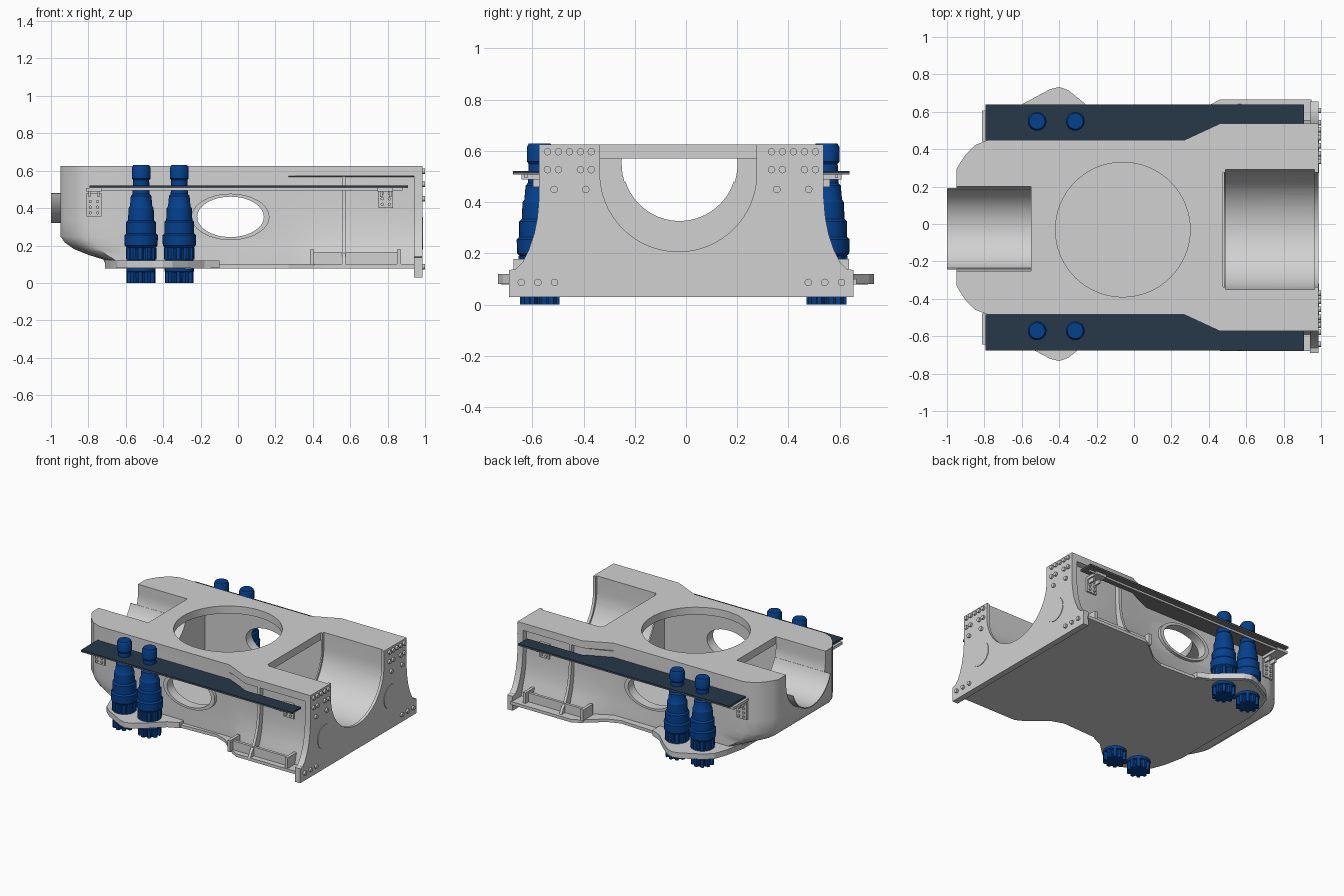
import bpy, bmesh, math
from math import sin, cos, pi

if "Cube" in bpy.data.objects:
    bpy.data.objects.remove(bpy.data.objects["Cube"])

C = -0.018  # centre line of the body in y


def material(name, rgb):
    m = bpy.data.materials.new(name)
    m.diffuse_color = (*rgb, 1)
    m.use_nodes = True
    m.node_tree.nodes["Principled BSDF"].inputs["Base Color"].default_value = m.diffuse_color
    return m


GREY = material("light grey steel", (0.64, 0.64, 0.64))
BLUE = material("deep blue", (0.001, 0.052, 0.27))
DARK = material("dark slate", (0.02, 0.04, 0.068))
UNDER = material("dark grey", (0.2, 0.2, 0.2))


def finish(name, bm, mat, smooth=False):
    bmesh.ops.recalc_face_normals(bm, faces=bm.faces[:])
    me = bpy.data.meshes.new(name)
    bm.to_mesh(me)
    bm.free()
    me.materials.append(mat)
    ob = bpy.data.objects.new(name, me)
    bpy.context.collection.objects.link(ob)
    if smooth:
        shade(ob)
    return ob


def shade(ob):
    bpy.ops.object.select_all(action='DESELECT')
    ob.select_set(True)
    bpy.context.view_layer.objects.active = ob
    bpy.ops.object.shade_smooth_by_angle(angle=math.radians(32))


def loft(name, rings, mat, smooth=False):
    bm = bmesh.new()
    vs = [[bm.verts.new(p) for p in r] for r in rings]
    n = len(vs[0])
    for a, b in zip(vs, vs[1:]):
        for i in range(n):
            j = (i + 1) % n
            bm.faces.new((a[i], a[j], b[j], b[i]))
    bm.faces.new(vs[0])
    bm.faces.new(vs[-1])
    return finish(name, bm, mat, smooth)


def prism(name, pts, axis, a, b, mat=GREY, smooth=False):
    put = {'x': lambda u, v, t: (t, u, v), 'y': lambda u, v, t: (u, t, v),
           'z': lambda u, v, t: (u, v, t)}[axis]
    return loft(name, [[put(u, v, t) for u, v in pts] for t in (a, b)], mat, smooth)


def box(name, x, y, z, mat=GREY):
    y = sorted(y)
    return prism(name, [(x[0], y[0]), (x[1], y[0]), (x[1], y[1]), (x[0], y[1])], 'z', *z, mat)


def oval(cu, cv, a, b, n):
    return [(cu + a * cos(2 * pi * i / n), cv + b * sin(2 * pi * i / n)) for i in range(n)]


def both(half, c=C):
    # mirror (x, half width) points into a full outline
    return [(x, c + w) for x, w in half] + [(x, c - w) for x, w in reversed(half)]


def channel(cy, cz, r, top):
    arc = [(cy + r * cos(pi + pi * i / 32), cz + r * sin(pi + pi * i / 32)) for i in range(33)]
    return [(cy - r, top)] + arc + [(cy + r, top)]


def cut(ob, cutters):
    for c in cutters:
        m = ob.modifiers.new("cut", 'BOOLEAN')
        m.operation, m.solver, m.object = 'DIFFERENCE', 'EXACT', c
    dg = bpy.context.evaluated_depsgraph_get()
    me = bpy.data.meshes.new_from_object(ob.evaluated_get(dg))
    ob.modifiers.clear()
    ob.data = me
    shade(ob)


# Main body: lofted plan outlines, recessed sides below the deck, rounded underside at the rear
def plan(front_w, rear_x):
    half = [(0.95, front_w), (0.46, front_w), (0.27, 0.467), (-0.6, 0.467), (-0.78, 0.467),
            (-0.85, 0.44), (-0.90, 0.39), (-0.93, 0.345), (-0.95, 0.31)]
    k = (rear_x + 0.6) / -0.35
    return both([(x if x > -0.6 else -0.6 + (x + 0.6) * k, w) for x, w in half])


levels = [(0.625, 0.555, -0.95), (0.572, 0.555, -0.95), (0.566, 0.515, -0.95), (0.42, 0.515, -0.95),
          (0.34, 0.518, -0.95), (0.25, 0.53, -0.95), (0.215, 0.54, -0.925), (0.18, 0.55, -0.875),
          (0.15, 0.56, -0.80), (0.125, 0.566, -0.72), (0.085, 0.575, -0.70)]
body = loft("main_body", [[(x, y, z) for x, y in plan(w, r)] for z, w, r in levels], GREY)

# End plate with flared feet
flare = [(0.555, 0.42), (0.562, 0.34), (0.575, 0.275), (0.595, 0.215), (0.62, 0.165), (0.645, 0.14)]
prof = [(0.555, 0.625)] + flare + [(0.672, 0.135), (0.672, 0.03)]
end_plate = prism("end_plate", [(C + y, z) for y, z in prof] + [(C - y, z) for y, z in reversed(prof)],
                  'x', 0.942, 0.986)

# Cutters: hollow middle, round deck opening, two cradles, oval side windows
cavity = box("cavity_cutter", (-0.55, 0.48), (C - 0.42, C + 0.42), (0.12, 0.57))
deck_hole = prism("deck_hole_cutter", oval(-0.06, -0.03, 0.36, 0.36, 64), 'z', 0.5, 0.8)
front_cradle = prism("front_cradle_cutter", channel(-0.03, 0.513, 0.306, 0.8), 'x', 0.475, 1.2)
cradle_groove = prism("cradle_groove_cutter", channel(-0.03, 0.513, 0.321, 0.8), 'x', 0.49, 0.966)
rear_cradle = prism("rear_cradle_cutter", channel(-0.025, 0.549, 0.226, 0.8), 'x', -1.2, -0.55)
window = prism("window_cutter", oval(-0.04, 0.353, 0.178, 0.108, 48), 'y', -1, 1)
cutters = [cavity, deck_hole, front_cradle, cradle_groove, rear_cradle, window]
cut(body, cutters)
cut(end_plate, [front_cradle, cradle_groove])

# Oval window rims
for s in (1, -1):
    rim = prism("window_rim", oval(-0.04, 0.353, 0.208, 0.124, 48), 'y', C + s * 0.44, C + s * 0.49)
    cut(rim, [window])
for c in cutters:
    bpy.data.objects.remove(c)

# Rear trough liner sticking out past the body
liner = []
for r, order in ((0.229, 1), (0.222, -1)):
    arc = []
    for i in range(33):
        t = math.radians(198 + 144 * i / 32)
        arc.append((-0.025 + r * cos(t), 0.549 + r * sin(t)))
    liner += arc[::order]
prism("rear_trough", liner, 'x', -1.0, -0.55, GREY, True)

# Base plate, widened under the pin ears
prism("base_plate", both([(0.95, 0.672), (0.46, 0.672), (0.41, 0.645), (0.27, 0.53), (0.18, 0.497),
                          (-0.1, 0.51), (-0.18, 0.555), (-0.27, 0.635), (-0.35, 0.70), (-0.40, 0.717),
                          (-0.45, 0.705), (-0.59, 0.63), (-0.645, 0.58), (-0.68, 0.49),
                          (-0.71, 0.35)], -0.006), 'z', 0.078, 0.10)

# Bolts and inspection discs on the end plate
rows = [(0.597, (0.523, 0.48, 0.437, 0.394, 0.352)), (0.527, (0.523, 0.48, 0.394, 0.352)),
        (0.45, (0.497, 0.373)), (0.087, (0.625, 0.56, 0.495))]
for s in (1, -1):
    for z, ys in rows:
        for y in ys:
            prism("end_bolt", oval(C + s * y, z, 0.0145, 0.0145, 12), 'x', 0.98, 1.0)
    prism("end_disc", oval(-0.022 + s * 0.383, 0.265, 0.087, 0.087, 40), 'x', 0.98, 0.99)


# Blue locking pin: turned body plus toothed foot and collar
def gear(r1, r2, teeth):
    pts = []
    for i in range(teeth):
        for f, r in ((0, r2), (0.2, r1), (0.6, r1), (0.8, r2)):
            t = 2 * pi * (i + f) / teeth
            pts.append((r * cos(t), r * sin(t)))
    return pts


PIN = [(0.06, 0.03), (0.06, 0.055), (0.078, 0.06), (0.078, 0.12), (0.072, 0.125), (0.072, 0.185),
       (0.088, 0.20), (0.09, 0.255), (0.08, 0.265), (0.08, 0.325), (0.07, 0.335), (0.067, 0.40),
       (0.06, 0.41), (0.055, 0.465), (0.046, 0.475), (0.043, 0.55), (0.05, 0.558),
       (0.05, 0.615), (0.042, 0.63)]
EAR = [(-0.71, 0.36), (-0.68, 0.50), (-0.645, 0.595), (-0.59, 0.645), (-0.45, 0.72), (-0.40, 0.733),
       (-0.35, 0.715), (-0.27, 0.65), (-0.18, 0.565), (-0.10, 0.53), (-0.10, 0.36)]

for s in (1, -1):
    # Ear carrying the pins
    prism("pin_ear", [(x, s * y) for x, y in EAR], 'z', 0.08, 0.12)
    for px in (-0.518, -0.314):
        py = -0.011 + s * 0.56
        loft("locking_pin", [[(px + x, py + y, z) for x, y in oval(0, 0, r, r, 28)] for r, z in PIN],
             BLUE, True)
        for name, r1, r2, a, b in (("pin_foot", 0.078, 0.058, 0.0, 0.058),
                                   ("pin_collar", 0.082, 0.072, 0.125, 0.19)):
            prism(name, [(px + x, py + y) for x, y in gear(r1, r2, 10)], 'z', a, b, BLUE)

    # Walkway: slate tread on a dark grey sheet, with a support rail
    tread = [(x, C + s * y) for x, y in [(-0.795, 0.465), (0.27, 0.465), (0.465, 0.553),
                                         (0.91, 0.553), (0.91, 0.657), (-0.795, 0.657)]]
    prism("walkway", tread, 'z', 0.514, 0.521, DARK)
    prism("walkway_sheet", tread, 'z', 0.508, 0.514, UNDER)
    box("walkway_rail", (-0.78, 0.88), (C + s * 0.60, C + s * 0.612), (0.495, 0.508))

    # Bolted wall brackets under the walkway
    for bx, w, z0, z1 in ((-0.77, 0.46, 0.355, 0.48), (0.79, 0.51, 0.40, 0.50)):
        box("bracket_plate", (bx - 0.04, bx + 0.04), (C + s * w, C + s * (w + 0.018)), (z0, z1))
        box("bracket_shelf", (bx - 0.043, bx + 0.04), (C + s * w, C + s * 0.625), (0.488, 0.508))
        for gx in (-0.03, 0.018):
            box("bracket_gusset", (bx + gx, bx + gx + 0.012), (C + s * w, C + s * (w + 0.07)),
                (0.46, 0.49))
        for dx in (-0.019, 0.019):
            for k in range(3):
                prism("bracket_bolt", oval(bx + dx, z0 + 0.02 + 0.03 * k, 0.009, 0.009, 8), 'y',
                      C + s * w, C + s * (w + 0.028))

    # Flared side rib
    rib = [(0.46, 0.57), (0.548, 0.57)] + [(y - 0.006, z) for y, z in flare] + [(0.66, 0.10), (0.46, 0.10)]
    prism("side_rib", [(C + s * y, z) for y, z in rib], 'x', 0.555, 0.575)

    # Low step bracket between rib and end plate
    for x in (0.385, 0.85):
        box("step_post", (x, x + 0.022), (C + s * 0.54, C + s * 0.655), (0.095, 0.178))
    box("step_bar", (0.40, 0.86), (C + s * 0.60, C + s * 0.62), (0.095, 0.165))
